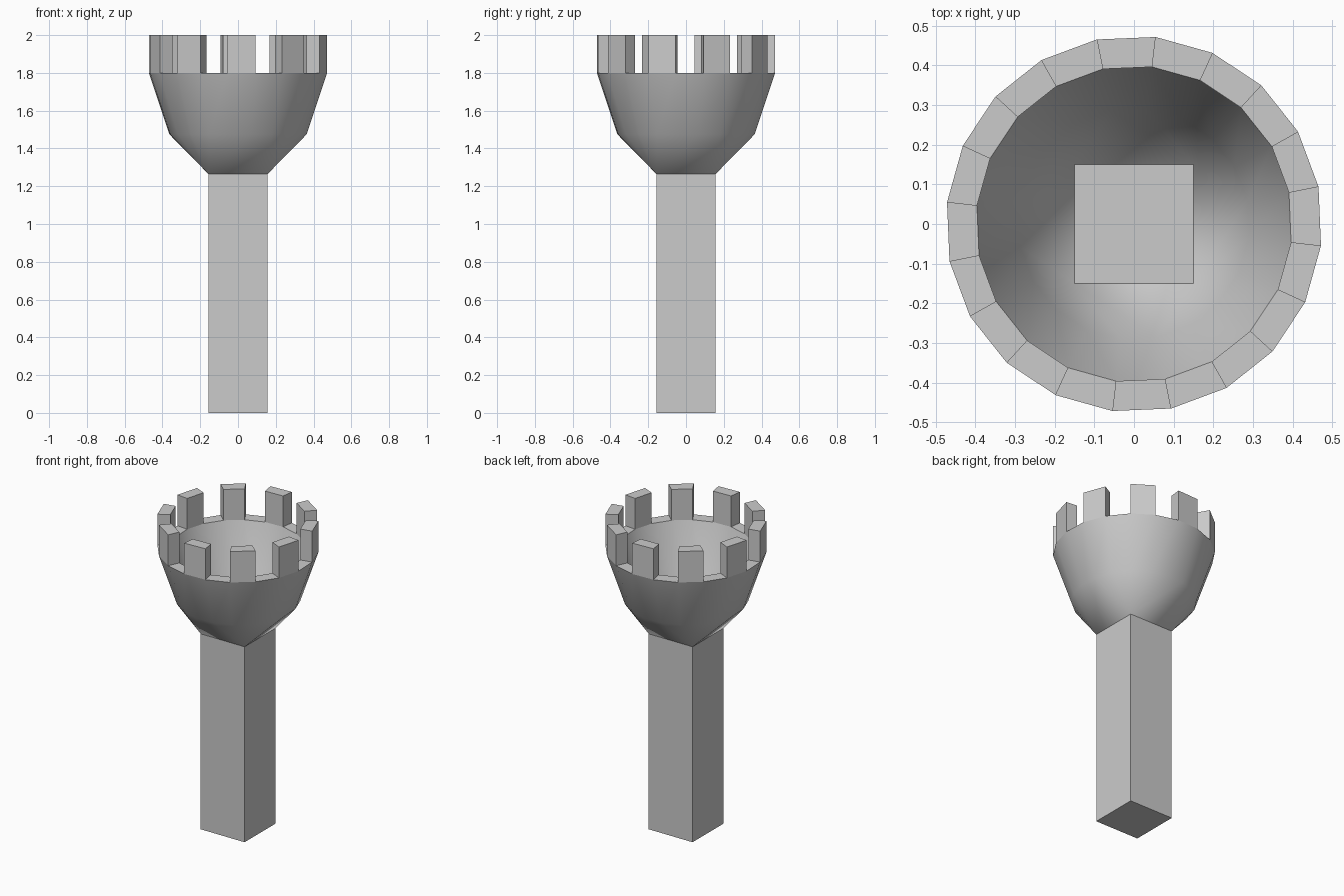
import bpy, bmesh
from math import radians, sin, cos

if "Cube" in bpy.data.objects:
    bpy.data.objects.remove(bpy.data.objects["Cube"])

N = 20                      # sides of the round head
START = 11.4 - 36           # angle of the first ring vertex, degrees
HALF = 0.157                # half width of the shaft
Z_SHAFT, Z_MID, Z_RIM, Z_TOP = 1.265, 1.475, 1.8, 2.0
R_OUT, R_IN = 0.475, 0.399


def polar(r, i, z):
    a = radians(START + 18 * i)
    return (r * cos(a), r * sin(a), z)


def finish(bm, name):
    bmesh.ops.recalc_face_normals(bm, faces=bm.faces)
    me = bpy.data.meshes.new(name)
    bm.to_mesh(me)
    bm.free()
    ob = bpy.data.objects.new(name, me)
    bpy.context.collection.objects.link(ob)
    return ob


def square(bm, h, z):
    return [bm.verts.new((x * h, y * h, z))
            for x, y in ((1, 1), (-1, 1), (-1, -1), (1, -1))]


def ring(bm, r, z):
    return [bm.verts.new(polar(r, i, z)) for i in range(N)]


def bridge(bm, a, b):
    for i in range(len(a)):
        j = (i + 1) % len(a)
        bm.faces.new((a[i], a[j], b[j], b[i]))


def fan(bm, sq, rg):
    # each square corner fans out to five ring vertices
    for c in range(4):
        first = 2 + 5 * c
        for k in range(4):
            bm.faces.new((sq[c], rg[(first + k) % N], rg[(first + k + 1) % N]))
        bm.faces.new((sq[c], rg[(first + 4) % N], rg[(first + 5) % N], sq[(c + 1) % 4]))


# square shaft
bm = bmesh.new()
low, high = square(bm, HALF, 0), square(bm, HALF, Z_SHAFT)
bridge(bm, low, high)
bm.faces.new(low)
bm.faces.new(high)
finish(bm, "shaft")

# hollow bowl: square base growing into a round rim
bm = bmesh.new()
base_out, base_in = square(bm, HALF, Z_SHAFT), square(bm, 0.15, Z_SHAFT + 0.003)
mid_out, mid_in = ring(bm, 0.366, Z_MID), ring(bm, 0.292, Z_MID)
rim_out, rim_in = ring(bm, R_OUT, Z_RIM), ring(bm, R_IN, Z_RIM)
fan(bm, base_out, mid_out)
fan(bm, base_in, mid_in)
bridge(bm, mid_out, rim_out)
bridge(bm, mid_in, rim_in)
bridge(bm, rim_out, rim_in)
bridge(bm, base_out, base_in)
bowl = finish(bm, "bowl")
bpy.context.view_layer.objects.active = bowl
bowl.select_set(True)
bpy.ops.object.shade_smooth_by_angle(angle=radians(50))

# ten upright blocks on every second rim segment
bm = bmesh.new()
for i in range(0, N, 2):
    lo, hi = ([bm.verts.new(polar(r, i + d, z)) for r, d in
               ((R_OUT, 0), (R_OUT, 1), (R_IN, 1), (R_IN, 0))] for z in (Z_RIM, Z_TOP))
    bridge(bm, lo, hi)
    bm.faces.new(lo)
    bm.faces.new(hi)
finish(bm, "battlements")
